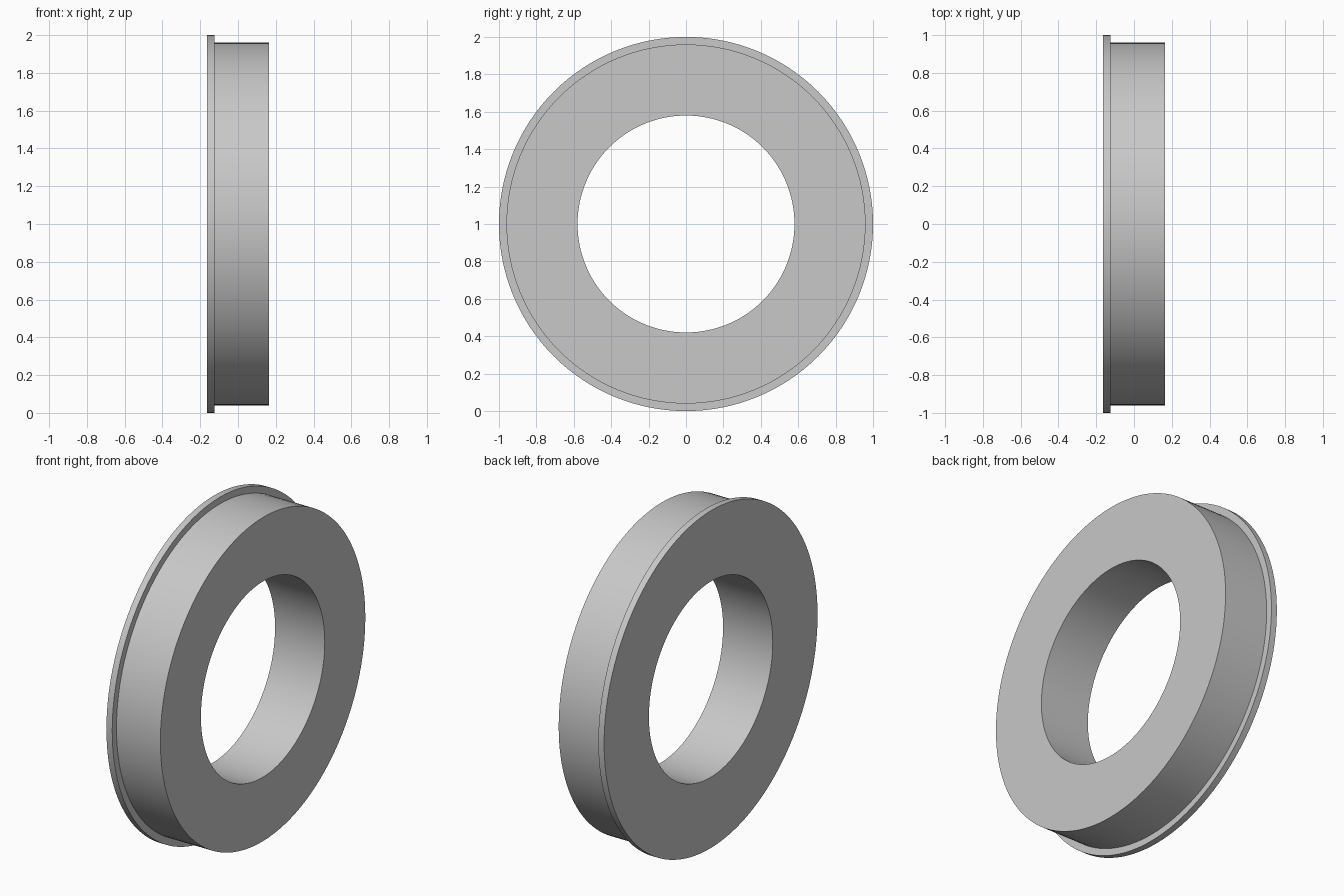
import bpy
import bmesh
import math
from mathutils import Matrix, Vector

cube = bpy.data.objects.get("Cube")
if cube:
    bpy.data.objects.remove(cube, do_unlink=True)

# Single plain grey material
grey = bpy.data.materials.new("light_grey")
grey.use_nodes = True
colour = (0.58, 0.58, 0.58, 1)
grey.diffuse_color = colour
grey.node_tree.nodes["Principled BSDF"].inputs["Base Color"].default_value = colour

# Half section of the ring as (x, radius): bore, flange, body
BORE, BODY, FLANGE = 0.58, 0.96, 1.0
BACK, STEP, FACE = -0.163, -0.125, 0.163
SEGMENTS = 128
profile = [(BACK, BORE), (BACK, FLANGE), (STEP, FLANGE),
           (STEP, BODY), (FACE, BODY), (FACE, BORE)]

# Revolve the section around the x axis
bm = bmesh.new()
verts = [bm.verts.new((x, 0, r)) for x, r in profile]
edges = [bm.edges.new((v, verts[(i + 1) % len(verts)])) for i, v in enumerate(verts)]
bmesh.ops.spin(bm, geom=verts + edges, cent=(0, 0, 0), axis=(1, 0, 0),
               angle=math.tau, steps=SEGMENTS, use_duplicate=False)
bmesh.ops.remove_doubles(bm, verts=bm.verts, dist=0.0005)
bmesh.ops.recalc_face_normals(bm, faces=bm.faces)

# Stand the ring on the ground
bmesh.ops.transform(bm, matrix=Matrix.Translation(Vector((0, 0, FLANGE))), verts=bm.verts)
mesh = bpy.data.meshes.new("flanged_ring")
bm.to_mesh(mesh)
bm.free()
mesh.materials.append(grey)

ring = bpy.data.objects.new("flanged_ring", mesh)
bpy.context.collection.objects.link(ring)

# Smooth round walls, crisp rims
bpy.ops.object.select_all(action="DESELECT")
ring.select_set(True)
bpy.context.view_layer.objects.active = ring
bpy.ops.object.shade_smooth_by_angle(angle=math.radians(30))
